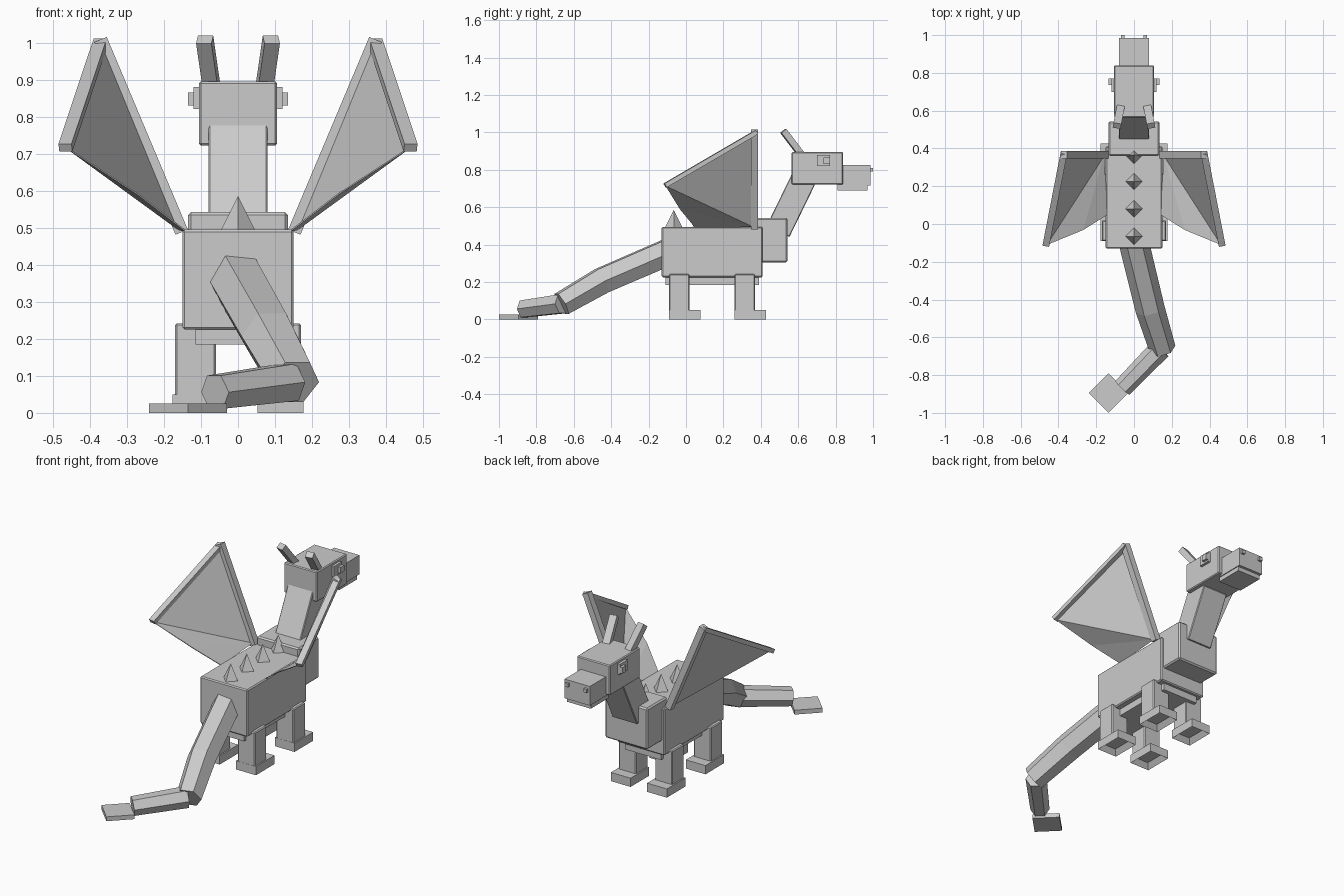
import bpy, bmesh
from math import radians, pi, cos, sin
from mathutils import Vector, Matrix

if "Cube" in bpy.data.objects:
    bpy.data.objects.remove(bpy.data.objects["Cube"])

grey = bpy.data.materials.new("plain grey")
grey.use_nodes = True
COLOUR = (0.6, 0.6, 0.6, 1)
grey.diffuse_color = COLOUR
grey.node_tree.nodes["Principled BSDF"].inputs["Base Color"].default_value = COLOUR


def finish(name, bm, bevel=0, mirror=False, thick=0):
    bmesh.ops.recalc_face_normals(bm, faces=bm.faces)
    mesh = bpy.data.meshes.new(name)
    bm.to_mesh(mesh)
    bm.free()
    mesh.materials.append(grey)
    obj = bpy.data.objects.new(name, mesh)
    bpy.context.scene.collection.objects.link(obj)
    if thick:
        mod = obj.modifiers.new("Thickness", "SOLIDIFY")
        mod.thickness, mod.offset = thick, 0
    if bevel:
        mod = obj.modifiers.new("Bevel", "BEVEL")
        mod.width, mod.segments = bevel, 1
    if mirror:
        obj.modifiers.new("Mirror", "MIRROR")
    return obj


def cube(centre, size, rot=None):
    bm = bmesh.new()
    rot = rot or Matrix()
    bmesh.ops.create_cube(bm, size=1, matrix=Matrix.Translation(centre) @ rot @ Matrix.Diagonal((*size, 1)))
    return bm


def box(name, x, y, z, bevel=0.0, mirror=False):
    lo, hi = Vector((x[0], y[0], z[0])), Vector((x[1], y[1], z[1]))
    return finish(name, cube((lo + hi) / 2, hi - lo), bevel, mirror)


def beam(name, a, b, width, depth):
    a, b = Vector(a), Vector(b)
    rot = (b - a).to_track_quat("Z", "Y").to_matrix().to_4x4()
    return finish(name, cube((a + b) / 2, (width, depth, (b - a).length), rot), mirror=True)


def hex_tube(name, points, radii):
    bm = bmesh.new()
    points = [Vector(p) for p in points]
    rings = []
    for i, p in enumerate(points):
        along = points[min(i + 1, len(points) - 1)] - points[max(i - 1, 0)]
        rot = along.to_track_quat("Z", "Y").to_matrix()
        rings.append([bm.verts.new(p + rot @ Vector((cos(k * pi / 3), sin(k * pi / 3), 0)) * radii[i])
                      for k in range(6)])
    for r, s in zip(rings, rings[1:]):
        for k in range(6):
            n = (k + 1) % 6
            bm.faces.new((r[k], r[n], s[n], s[k]))
    bm.faces.new(rings[0])
    bm.faces.new(rings[-1])
    return finish(name, bm)


# Trunk
box("body", (-.15, .15), (-.13, .41), (.225, .495), .006)
box("belly", (-.115, .115), (-.11, .39), (.185, .24))
box("chest", (-.135, .135), (.36, .543), (.305, .542), .008)
finish("neck", cube((0, .56, .61), (.16, .136, .31), Matrix.Rotation(radians(-26), 4, "X")), .004)

# Head
box("head", (-.105, .105), (.565, .84), (.722, .895), .005)
box("snout", (-.08, .08), (.82, .986), (.715, .825))
box("lower_jaw", (-.075, .075), (.81, .97), (.69, .72))
box("nostril", (.05, .07), (.98, 1.0), (.79, .81), mirror=True)
box("eye", (.1, .12), (.70, .77), (.82, .88), mirror=True)
box("pupil", (.11, .135), (.735, .77), (.83, .865), mirror=True)
beam("horn", (.07, .625, .87), (.09, .52, 1.008), .042, .034)

# Legs with hollow soles
for label, y in (("back", -.09), ("front", .26)):
    box(label + "_leg", (.06, .17), (y, y + .108), (.03, .242), .005, True)
    bm = cube((.115, y + .083, .025), (.125, .168, .05))
    sole = min(bm.faces, key=lambda f: f.calc_center_median().z)
    bmesh.ops.inset_region(bm, faces=[sole], thickness=.03)
    bmesh.ops.translate(bm, verts=sole.verts, vec=(0, 0, .03))
    finish(label + "_foot", bm, mirror=True)

# Back spikes
for i, y in enumerate((-.065, .08, .225, .365)):
    bm = bmesh.new()
    bmesh.ops.create_cone(bm, cap_ends=True, segments=4, radius1=.05, radius2=0, depth=.1,
                          matrix=Matrix.Translation((0, y, .535)))
    finish("back_spike_%d" % (i + 1), bm)

# Wings
beam("wing_post", (.152, .367, .488), (.371, .367, 1.008), .038, .036)
beam("wing_spar", (.371, .375, 1.0), (.466, -.112, .716), .036, .024)
bm = bmesh.new()
root, top, tip, mid, rear = [bm.verts.new(p) for p in (
    (.16, .36, .495), (.368, .36, 1.0), (.462, -.11, .715), (.27, -.032, .59), (.14, .05, .49))]
for tri in ((root, top, tip), (root, tip, mid), (root, mid, rear)):
    bm.faces.new(tri)
finish("wing_membrane", bm, mirror=True, thick=.004)

# Tail
hex_tube("tail", [(-.01, -.06, .375), (.085, -.45, .207), (.152, -.665, .083)], (.08, .078, .07))
hex_tube("tail_end", [(.14, -.66, .083), (-.062, -.868, .056)], (.058, .052))
finish("tail_paddle", cube((-.135, -.895, .0125), (.148, .148, .025), Matrix.Rotation(pi / 4, 4, "Z")))
